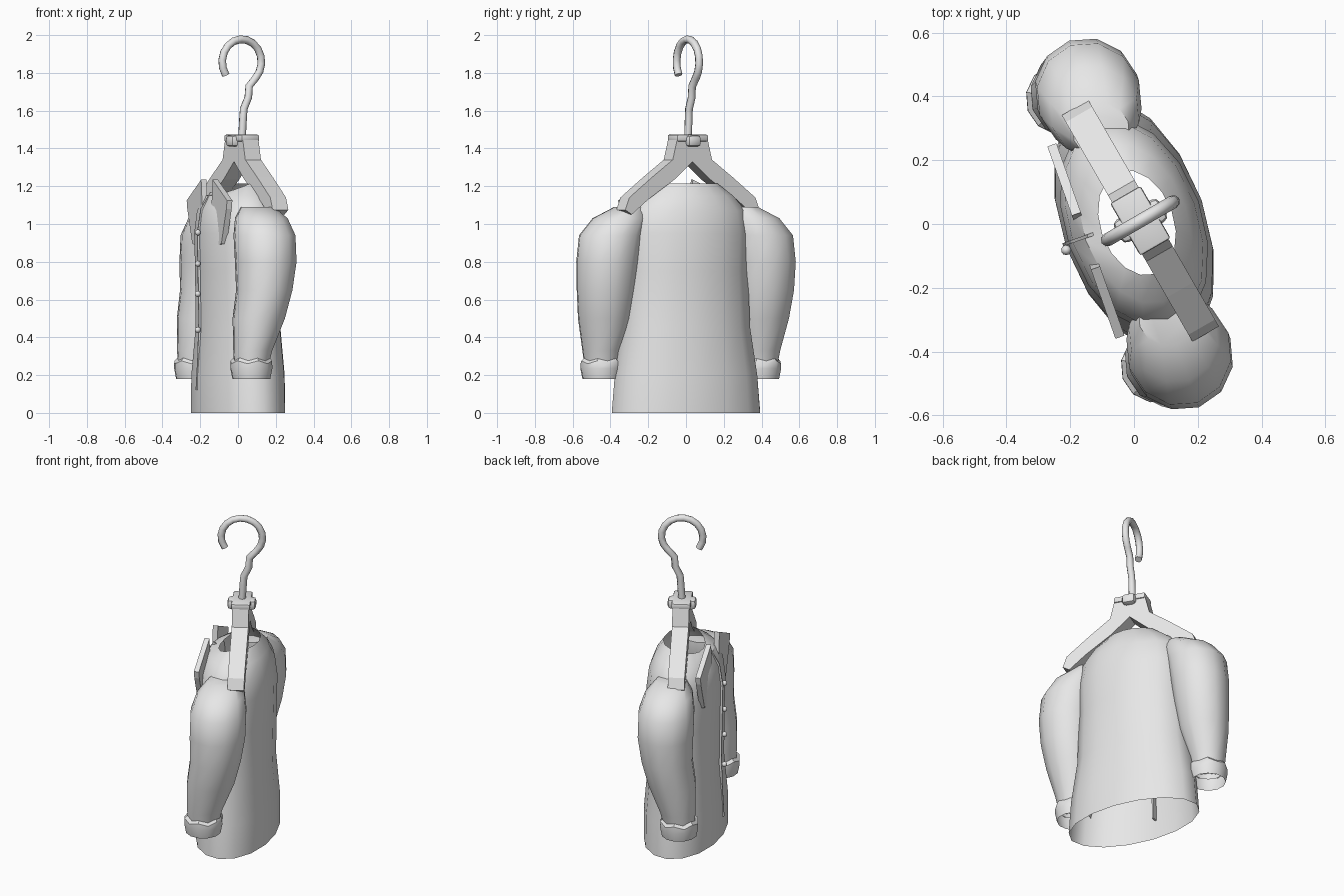
import bpy, bmesh
from math import sin, cos, pi, radians
from mathutils import Matrix, Vector

if "Cube" in bpy.data.objects:
    bpy.data.objects.remove(bpy.data.objects["Cube"], do_unlink=True)

grey = bpy.data.materials.new("light_grey")
grey.use_nodes = True
grey.diffuse_color = (0.8, 0.8, 0.8, 1)
grey.node_tree.nodes["Principled BSDF"].inputs["Base Color"].default_value = (0.8, 0.8, 0.8, 1)

# The shirt and the hanger are each turned on their own about z
SHIRT = Matrix.Rotation(radians(-70.5), 4, 'Z')
HANGER = Matrix.Translation((0.02, 0.01, 0)) @ Matrix.Rotation(radians(-60), 4, 'Z')


def finish(name, bm, frame, smooth=None):
    bmesh.ops.recalc_face_normals(bm, faces=bm.faces)
    mesh = bpy.data.meshes.new(name)
    bm.to_mesh(mesh)
    bm.free()
    mesh.transform(frame)
    mesh.materials.append(grey)
    obj = bpy.data.objects.new(name, mesh)
    bpy.context.collection.objects.link(obj)
    if smooth:
        bpy.ops.object.select_all(action='DESELECT')
        obj.select_set(True)
        bpy.context.view_layer.objects.active = obj
        bpy.ops.object.shade_smooth_by_angle(angle=radians(smooth))
    return obj


def loft(name, rings, sides, frame, cap=False, lift=None, smooth=40):
    """Join elliptical rings given as (z, x, y, half width, half depth)."""
    bm = bmesh.new()
    loops = []
    for k, (z, x, y, rx, ry) in enumerate(rings):
        loop = []
        for i in range(sides):
            a = 2 * pi * i / sides
            dz = lift(k, i, a) if lift else 0
            loop.append(bm.verts.new((x + rx * cos(a), y + ry * sin(a), z + dz)))
        loops.append(loop)
    for lo, hi in zip(loops, loops[1:]):
        for i in range(sides):
            j = (i + 1) % sides
            bm.faces.new((lo[i], lo[j], hi[j], hi[i]))
    if cap:
        bm.faces.new(loops[-1])
    return finish(name, bm, frame, smooth)


def plate(name, outline, y0, y1, frame):
    """Extrude an (x, z) outline from y0 to y1."""
    bm = bmesh.new()
    face = bm.faces.new([bm.verts.new((x, y0, z)) for x, z in outline])
    new = bmesh.ops.extrude_face_region(bm, geom=[face])["geom"]
    for v in new:
        if isinstance(v, bmesh.types.BMVert):
            v.co.y = y1
    return finish(name, bm, frame)


def box(name, centre, size, frame, bevel):
    bm = bmesh.new()
    bmesh.ops.create_cube(bm, size=1, matrix=Matrix.Translation(centre) @ Matrix.Diagonal((*size, 1)))
    bmesh.ops.bevel(bm, geom=bm.edges[:], offset=bevel, segments=2, affect='EDGES', profile=0.5)
    return finish(name, bm, frame, 40)


# Shirt body: open at hem and neck, neckline dipping at the front
body = [(0, 0, 0, .417, .225), (.2, 0, 0, .40, .225), (.45, 0, 0, .36, .205),
        (.75, 0, 0, .345, .21), (.95, 0, 0, .35, .215), (1.07, 0, 0, .335, .2),
        (1.15, 0, .005, .26, .165), (1.215, 0, .01, .17, .115)]
loft("shirt_body", body, 16, SHIRT,
     lift=lambda k, i, a: -.05 * max(0, -sin(a)) if k == len(body) - 1 else 0)

# Sleeves, cuffs and collar flaps, one of each per side
for side, label in ((1, "right"), (-1, "left")):
    sleeve = [(.25, .446, -.083, .092, .092), (.33, .446, -.075, .105, .105),
              (.5, .442, -.04, .145, .14), (.65, .445, -.01, .16, .15),
              (.8, .44, 0, .17, .165), (.94, .42, 0, .175, .165),
              (1.03, .37, 0, .15, .14), (1.09, .31, 0, .09, .09)]
    loft(label + "_sleeve", [(z, side * x, y, rx, ry) for z, x, y, rx, ry in sleeve],
         12, SHIRT, cap=True)
    cuff = [(.18, .446, -.083, .102, .102), (.235, .446, -.083, .113, .113),
            (.268, .446, -.083, .112, .112), (.285, .446, -.081, .095, .095)]
    loft(label + "_cuff", [(z, side * x, y, rx, ry) for z, x, y, rx, ry in cuff],
         12, SHIRT, lift=lambda k, i, a: .008 * (-1) ** i if k > 1 else 0)
    flap = [(.09, 1.235), (.32, 1.125), (.31, 1.08), (.23, .895), (.19, .89), (.075, 1.1)]
    plate(label + "_collar_flap", [(side * x, z) for x, z in flap], -.175, -.145, SHIRT)

# Front placket: a narrow ridge down the chest
strip = [(-.19, .12), (-.232, .12), (-.222, .3), (-.216, .5), (-.222, .8), (-.225, .95),
         (-.205, 1.08), (-.15, 1.17), (-.12, 1.15), (-.17, .95)]
turn = Matrix.Rotation(radians(90), 4, 'Z')
plate("placket", [(y, z) for y, z in strip], .008, .018, SHIRT @ turn)

# Buttons
for n, z in enumerate((.44, .63, .79, .955)):
    bm = bmesh.new()
    bmesh.ops.create_uvsphere(bm, u_segments=10, v_segments=6, radius=.016,
                              matrix=Matrix.Translation((.006, -.228, z)))
    finish("button_%d" % (n + 1), bm, SHIRT, 60)

# Hanger arms: one bent flat bar
arm = [(.09, 1.46), (.12, 1.34), (.25, 1.245), (.385, 1.14), (.41, 1.075), (.37, 1.05), (.27, 1.13), (.11, 1.235)]
outline = arm + [(0, 1.33)] + [(-x, z) for x, z in reversed(arm)]
plate("hanger_arms", outline, -.048, .048, HANGER)
box("hanger_top_plate", (0, 0, 1.455), (.19, .11, .035), HANGER, .008)
box("hanger_hub", (0, 0, 1.44), (.08, .165, .062), HANGER, .02)

# Hook: kinked wire stem running into a three-quarter ring
path = [(0, 1.44), (.008, 1.56), (.012, 1.61), (.04, 1.67), (.045, 1.73)]
path += [(.12 * cos(radians(t)), 1.858 + .12 * sin(radians(t))) for t in range(-45, 218, 20)]
curve = bpy.data.curves.new("hook_path", 'CURVE')
curve.dimensions = '3D'
curve.bevel_depth = .021
curve.bevel_resolution = 2
curve.use_fill_caps = True
spline = curve.splines.new('POLY')
spline.points.add(len(path) - 1)
for p, (s, z) in zip(spline.points, path):
    p.co = (*(HANGER @ Vector((0, s, z))), 1)
curve.materials.append(grey)
hook = bpy.data.objects.new("hook", curve)
bpy.context.collection.objects.link(hook)
bpy.ops.object.select_all(action='DESELECT')
hook.select_set(True)
bpy.context.view_layer.objects.active = hook
bpy.ops.object.convert(target='MESH')
bpy.ops.object.shade_smooth_by_angle(angle=radians(50))
